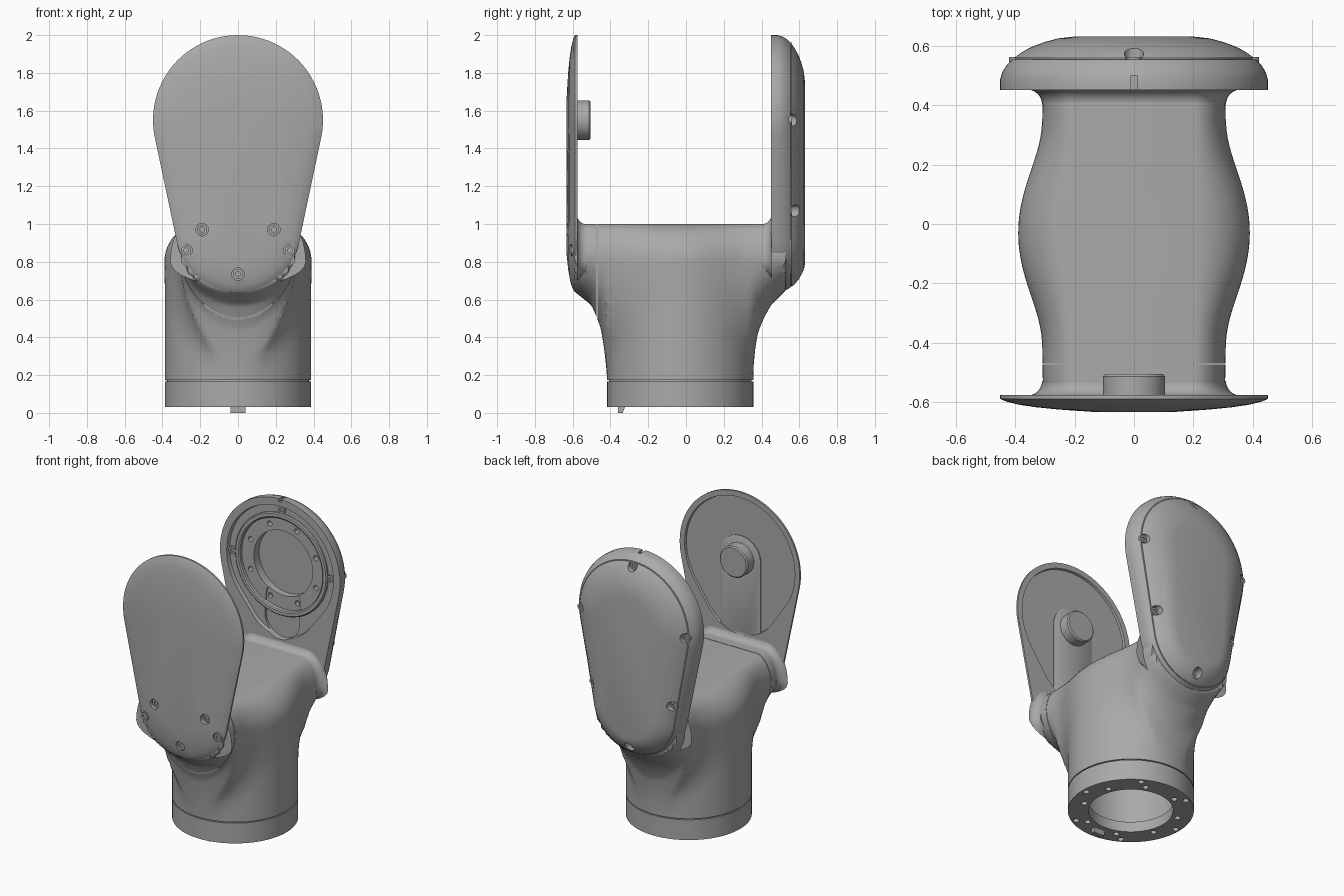
import bpy, bmesh, math
from math import sin, cos, pi, hypot, sqrt

cube = bpy.data.objects.get("Cube")
if cube:
    bpy.data.objects.remove(cube)

grey = bpy.data.materials.new("satin_grey")
grey.use_nodes = True
grey.diffuse_color = (0.4, 0.4, 0.4, 1)
grey.node_tree.nodes["Principled BSDF"].inputs["Base Color"].default_value = (0.4, 0.4, 0.4, 1)

AXIS_Z = 1.55   # height of the pivot axis
BASE_Y = -0.03  # centre of the round base
parts = []


def loft(name, rings, closed=False):
    """Skin a list of equal-length rings; cap the ends unless closed."""
    bm = bmesh.new()
    vs = [[bm.verts.new(p) for p in ring] for ring in rings]
    n = len(rings[0])
    pairs = list(zip(vs, vs[1:])) + ([(vs[-1], vs[0])] if closed else [])
    for a, b in pairs:
        for i in range(n):
            j = (i + 1) % n
            bm.faces.new((a[i], a[j], b[j], b[i]))
    if not closed:
        bm.faces.new(vs[0])
        bm.faces.new(vs[-1])
    bmesh.ops.recalc_face_normals(bm, faces=bm.faces)
    mesh = bpy.data.meshes.new(name)
    bm.to_mesh(mesh)
    bm.free()
    mesh.materials.append(grey)
    obj = bpy.data.objects.new(name, mesh)
    bpy.context.collection.objects.link(obj)
    parts.append(obj)
    return obj


def lathe(name, profile, x, c, axis="Y", n=24, closed=False):
    """Turn (radius, distance) pairs about a y or z axis through x and c."""
    def ring(r, h):
        pts = [(x + r * cos(2 * pi * i / n), c + r * sin(2 * pi * i / n)) for i in range(n)]
        return [(u, h, v) if axis == "Y" else (u, v, h) for u, v in pts]
    return loft(name, [ring(r, h) for r, h in profile], closed)


def teardrop(y, R, r, zt=AXIS_Z, zb=0.97):
    """Outline around a large upper and a small lower circle."""
    a = math.asin((R - r) / (zt - zb))
    pts = []
    for i in range(49):
        t = -a + (pi + 2 * a) * i / 48
        pts.append((R * cos(t), y, zt + R * sin(t)))
    for i in range(33):
        t = pi + a + (pi - 2 * a) * i / 32
        pts.append((r * cos(t), y, zb + r * sin(t)))
    return pts


def box(name, x0, x1, y0, y1, z0, z1):
    return loft(name, [[(x0, y0, z), (x1, y0, z), (x1, y1, z), (x0, y1, z)] for z in (z0, z1)])


def cut(obj, cutters):
    """Subtract the cutters one by one and remove them."""
    for c in cutters:
        m = obj.modifiers.new("cut", "BOOLEAN")
        m.operation, m.solver, m.object = "DIFFERENCE", "EXACT", c
    dg = bpy.context.evaluated_depsgraph_get()
    mesh = bpy.data.meshes.new_from_object(obj.evaluated_get(dg))
    obj.modifiers.clear()
    obj.data = mesh
    for c in cutters:
        parts.remove(c)
        bpy.data.objects.remove(c)


def screw(name, x, z, y, out):
    """Socket screw head facing out (+1 or -1 along y)."""
    prof = [(0.026, -0.03), (0.026, 0), (0.013, 0), (0.013, -0.008)]
    lathe(name, [(r, y + out * h) for r, h in prof], x, z, n=12)


# Yoke body: round column blended into a saddle beam
UNDERSIDE = [(-0.6, 0.65), (-0.5, 0.57), (-0.45, 0.47), (-0.42, 0.34),
             (0.35, 0.36), (0.38, 0.46), (0.45, 0.57), (0.55, 0.67)]


def underside(y):
    for (y0, z0), (y1, z1) in zip(UNDERSIDE, UNDERSIDE[1:]):
        if y <= y1:
            return z0 + (z1 - z0) * (max(y, y0) - y0) / (y1 - y0)
    return UNDERSIDE[-1][1]


def field(x, y, z):
    column = hypot(x, y - BASE_Y) - 0.387
    mid = 0.86
    beam = (hypot(x / 0.31, max(0, mid - z) / (mid - underside(y))) - 1) * 0.31
    beam = max(beam, -0.59 - y, y - 0.53)
    k = 0.11
    h = max(k - abs(column - beam), 0)
    return min(column, beam) - h * h / (4 * k)


def section(z, n=128):
    shoulder = sqrt(max(0, 1 - (max(0, z - 0.8) / 0.2) ** 2))
    pts = []
    for i in range(n):
        cx, cy = cos(2 * pi * i / n), sin(2 * pi * i / n)
        lo, hi = 0.0, 1.0
        for _ in range(22):
            m = (lo + hi) / 2
            if field(m * cx, BASE_Y + m * cy, z) < 0:
                lo = m
            else:
                hi = m
        x = lo * cx
        if abs(x) > 0.2:
            x = math.copysign(0.2 + (abs(x) - 0.2) * max(shoulder, 0.02), x)
        pts.append((x, BASE_Y + lo * cy, z))
    return pts


levels = [0.174, 0.25] + [0.32 + 0.012 * i for i in range(40)]
levels += [0.8 + 0.2 * sin(pi / 2 * i / 12) for i in range(13)]
body = loft("yoke_body", [section(z) for z in levels])
cut(body, [lathe("bore", [(0.3, 0.1), (0.3, 0.6)], 0, BASE_Y, "Z", 64),
           box("seam", -0.6, 0.6, -0.473, -0.469, 0.4, 1.2)])


# Flared collars where the saddle meets both arms
def collar_ring(y, grow):
    pts = []
    for i in range(17):
        t = pi / 2 * i / 16
        pts.append((0.2 + (0.11 + grow) * cos(t), y, 0.8 + (0.2 + grow) * sin(t)))
    pts += [(-x, y, z) for x, y, z in reversed(pts)]
    for i in range(1, 16):
        t = pi + pi * i / 16
        pts.append(((0.31 + grow) * cos(t), y, 0.8 + 0.13 * sin(t)))
    return pts


for name, y, out in (("front_collar", -0.577, -1), ("back_collar", 0.452, 1)):
    arc = [pi / 2 * i / 6 for i in range(7)]
    loft(name, [collar_ring(y - out * 0.05 * (1 - sin(t)), 0.05 * (1 - cos(t)) - 0.001) for t in arc])

# Base ring with bolt circle and locating key
base = lathe("base_ring", [(0.26, 0.03), (0.387, 0.03), (0.387, 0.167), (0.378, 0.167),
                           (0.378, 0.19), (0.299, 0.19), (0.299, 0.1), (0.26, 0.1)],
             0, BASE_Y, "Z", 96, True)
holes = []
for count, radius, start in ((8, 0.3, pi / 8), (6, 0.358, 0)):
    for i in range(count):
        t = start + 2 * pi * i / count
        holes.append(lathe("hole", [(0.019, 0.0), (0.019, 0.07)],
                           radius * cos(t), BASE_Y + radius * sin(t), "Z", 16))
cut(base, holes)
loft("locating_key", [[(-0.04, -0.36, z), (0.04, -0.36, z), (0.04, y, z), (-0.04, y, z)]
                      for z, y in ((0, -0.335), (0.04, -0.32))])

# Front arm: thin domed plate with a shallow inner pocket
dome = [(-0.575, 0), (-0.588, 0), (-0.597, 0.02), (-0.607, 0.06),
        (-0.616, 0.12), (-0.624, 0.2), (-0.632, 0.33)]
front = loft("front_arm_plate", [teardrop(y, 0.45 - i, 0.33 - 0.6 * i) for y, i in dome])
spots = [(-0.19, 0.97), (0.19, 0.97), (-0.275, 0.86), (0.275, 0.86), (0, 0.735)]
cut(front, [loft("pocket", [teardrop(-0.5, 0.43, 0.3, zb=1.32), teardrop(-0.59, 0.41, 0.28, zb=1.32)])]
    + [lathe("hole", [(0.033, -0.7), (0.033, -0.6)], x, z) for x, z in spots])
for x, z in spots:
    screw("front_screw", x, z, -0.609, -1)
loft("front_arm_rib", [teardrop(-0.6, 0.15, 0.15), teardrop(-0.584, 0.15, 0.15),
                       teardrop(-0.578, 0.14, 0.14)])
lathe("pivot_pin", [(0.105, -0.6), (0.105, -0.513), (0.097, -0.505)], 0, AXIS_Z, n=48)

# Back arm: thick housing, seam groove and domed cover
dome = [(0.45, 0), (0.487, 0), (0.512, 0.008), (0.535, 0.022), (0.553, 0.04),
        (0.553, 0.05), (0.558, 0.05), (0.558, 0.045), (0.575, 0.068),
        (0.595, 0.105), (0.612, 0.15), (0.624, 0.195), (0.63, 0.25)]
back = loft("back_arm_housing", [teardrop(y, 0.45 - i, 0.33 - 0.6 * i) for y, i in dome])
spots = [(0, 1.935), (0, 0.725)] + [(s * x, z) for s in (-1, 1) for x, z in ((0.395, 1.55), (0.305, 1.07))]
cutters = [lathe("hole", [(0.032, 0.7), (0.032, 0.553)], x, z) for x, z in spots]
cutters += [
    loft("pocket", [teardrop(0.4, 0.41, 0.275, zb=1.33), teardrop(0.475, 0.395, 0.26, zb=1.33)]),
    loft("channel", [teardrop(0.4, 0.13, 0.13, 1.3, 1.18), teardrop(0.492, 0.13, 0.13, 1.3, 1.18)]),
    lathe("seat", [(0.31, 0.4), (0.31, 0.484)], 0, AXIS_Z, n=64),
    lathe("recess", [(0.22, 0.4), (0.22, 0.54)], 0, AXIS_Z, n=64),
    box("notch", -0.01, 0.01, 0.44, 0.5, 1.98, 2.05)]
for i in range(8):
    t = 2 * pi * (i + 0.5) / 8
    cutters.append(lathe("hole", [(0.017, 0.4), (0.017, 0.52)],
                         0.265 * cos(t), AXIS_Z + 0.265 * sin(t), n=16))
cut(back, cutters)
for x, z in spots:
    screw("cover_screw", x, z, 0.562, 1)
lathe("bearing_lip", [(0.345, 0.5), (0.345, 0.464), (0.338, 0.458), (0.318, 0.458), (0.31, 0.464), (0.31, 0.5)],
      0, AXIS_Z, n=64, closed=True)
for x, z in ((0.37, 1.55), (-0.37, 1.55), (0, 1.92), (0.2, 1.12), (-0.2, 1.12)):
    screw("inner_screw", x, z, 0.464, -1)

# Smooth shading with crisp edges
bpy.ops.object.select_all(action="DESELECT")
for o in parts:
    o.select_set(True)
bpy.context.view_layer.objects.active = body
bpy.ops.object.shade_smooth_by_angle(angle=math.radians(32))
